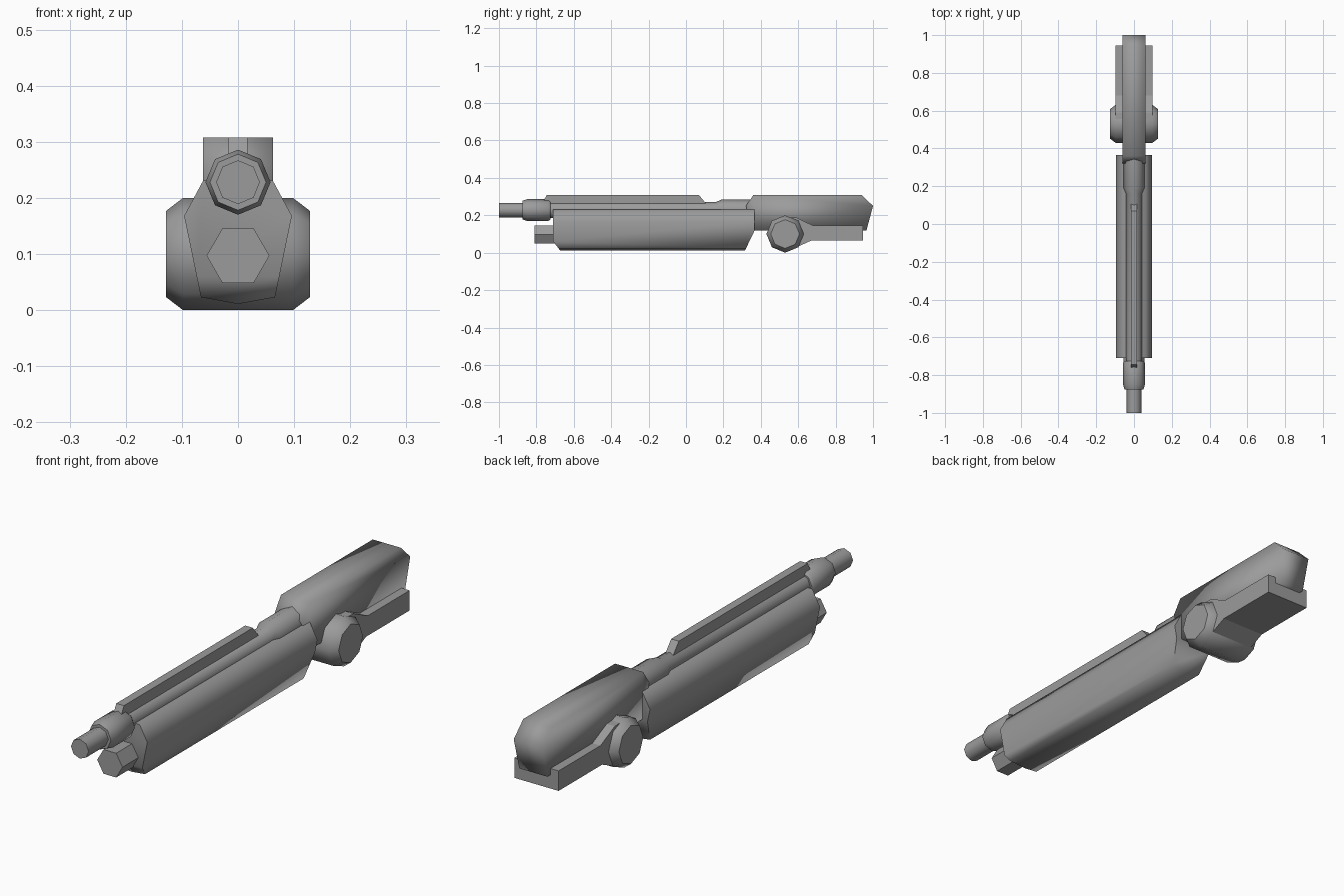
import bpy, bmesh, math
from mathutils import Vector

cube = bpy.data.objects.get("Cube")
if cube:
    bpy.data.objects.remove(cube, do_unlink=True)

grey = bpy.data.materials.new("metal_grey")
grey.use_nodes = True
colour = (0.33, 0.33, 0.33, 1)
grey.diffuse_color = colour
next(n for n in grey.node_tree.nodes if n.type == 'BSDF_PRINCIPLED').inputs["Base Color"].default_value = colour


def finish(bm, name, angle):
    """Turn a bmesh into a shaded object."""
    bmesh.ops.recalc_face_normals(bm, faces=bm.faces)
    mesh = bpy.data.meshes.new(name)
    bm.to_mesh(mesh)
    bm.free()
    mesh.materials.append(grey)
    ob = bpy.data.objects.new(name, mesh)
    bpy.context.collection.objects.link(ob)
    bpy.ops.object.select_all(action='DESELECT')
    ob.select_set(True)
    bpy.context.view_layer.objects.active = ob
    if angle:
        bpy.ops.object.shade_smooth_by_angle(angle=math.radians(angle))
    return ob


def loft(rings):
    """Skin a list of equal-length point rings and cap both ends."""
    bm = bmesh.new()
    loops = [[bm.verts.new(p) for p in ring] for ring in rings]
    for a, b in zip(loops, loops[1:]):
        for i in range(len(a)):
            j = (i + 1) % len(a)
            bm.faces.new((a[i], a[j], b[j], b[i]))
    bm.faces.new(loops[0])
    bm.faces.new(loops[-1])
    return bm


def side_prism(name, profile, half, angle):
    """Extrude a (y, z) profile across x."""
    return finish(loft([[(x, y, z) for y, z in profile] for x in (-half, half)]), name, angle)


def lathe_y(name, steps, z, sides=8, phase=math.pi / 2):
    """Polygonal tube along y through (y, radius) steps."""
    turns = [phase + 2 * math.pi * i / sides for i in range(sides)]
    return finish(loft([[(r * math.cos(t), y, z + r * math.sin(t)) for t in turns]
                        for y, r in steps]), name, 50)


# Barrel, muzzle and lower tube
BORE = 0.228
lathe_y("barrel", [(-1, .039), (-.80, .039)], BORE)
lathe_y("muzzle_collar", [(-.875, .05), (-.85, .058), (-.735, .058), (-.725, .05)], BORE)
lathe_y("barrel_sleeve", [(-.74, .043), (.16, .043), (.19, .056), (.40, .056)], BORE)
lathe_y("lower_tube", [(-.81, .056), (-.65, .056)], .097, 6, 0)

# Top rail with sloped ends
side_prism("top_rail", [(-.765, .25), (-.765, .27), (-.745, .308), (.07, .308),
                        (.105, .265), (.105, .25)], .017, 0)

# Handguard: faceted tube with its lower ends cut at a slant
half = [(.062, .231), (.096, .168), (.066, .023), (0, .011)]
section = half + [(-x, z) for x, z in reversed(half[:-1])]
bm = loft([[(x, y, z) for x, z in section] for y in (-.71, .365)])
for point, normal in (((0, -.71, .06), (0, -.045, -.035)),
                      ((0, .365, .115), (0, .104, -.05))):
    geom = bm.verts[:] + bm.edges[:] + bm.faces[:]
    bmesh.ops.bisect_plane(bm, geom=geom, plane_co=Vector(point),
                           plane_no=Vector(normal).normalized(), clear_outer=True)
    bmesh.ops.holes_fill(bm, edges=[e for e in bm.edges if e.is_boundary])
finish(bm, "handguard", 72)

# Rear body, softly shaded over its hard corners
side_prism("rear_body", [(.32, .25), (.36, .308), (.94, .308), (1, .25),
                         (.965, .12), (.36, .12)], .062, 180)

# Cradle arm under the rear body
side_prism("rear_arm", [(.53, .19), (.59, .188), (.68, .145), (.945, .145),
                        (.945, .065), (.67, .065), (.55, .01)], .098, 0)

# Pivot drum across the body with chamfered ends
turns = [math.pi / 2 + math.pi / 4 * i for i in range(8)]
drum = [(-.128, .077), (-.098, .1), (.098, .1), (.128, .077)]
finish(loft([[(x, .53 + r * math.cos(t), .1 + r * math.sin(t)) for t in turns]
             for x, r in drum]), "pivot_drum", 50)
